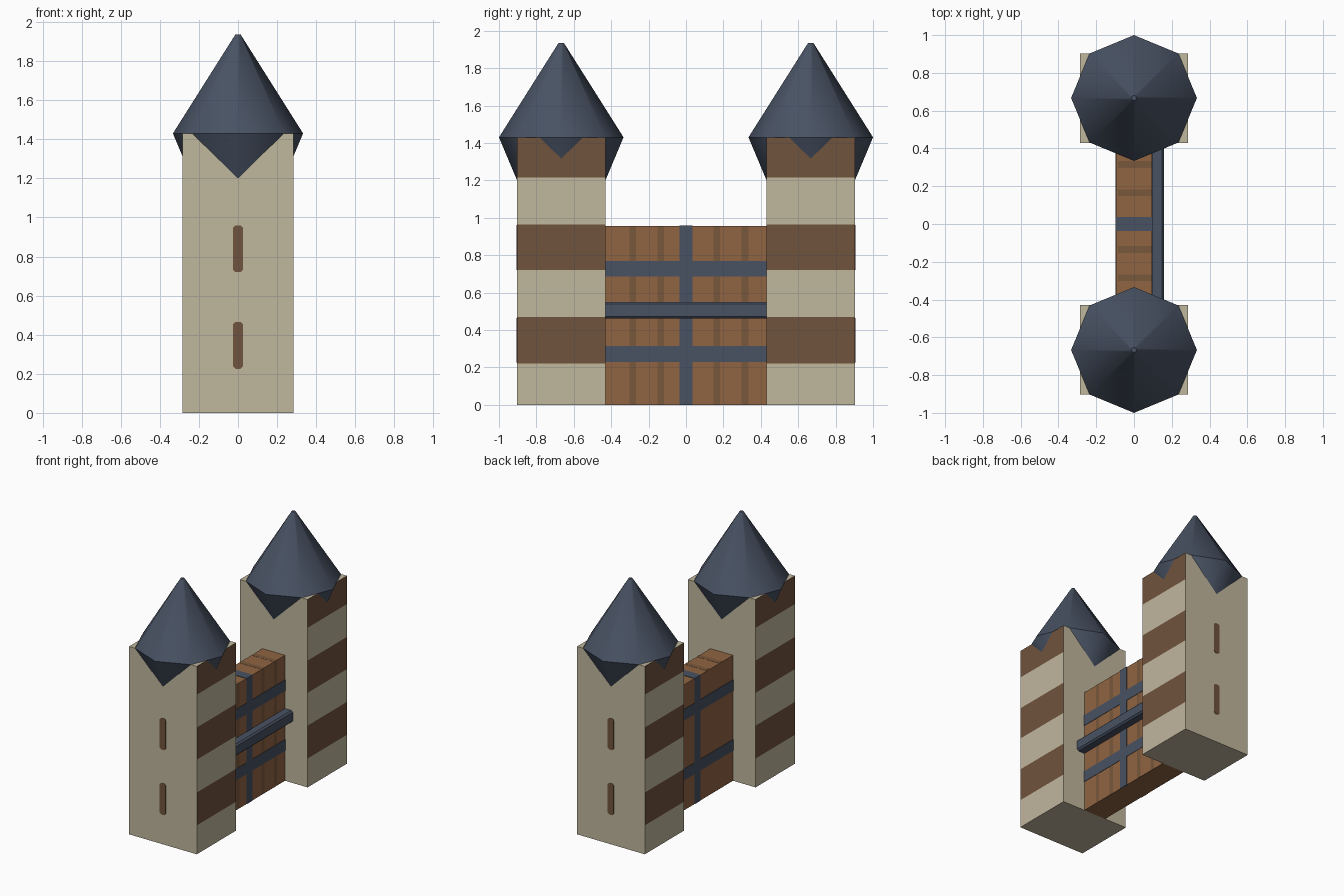
import bpy, bmesh, math
from mathutils import Vector

cube = bpy.data.objects.get("Cube")
if cube:
    bpy.data.objects.remove(cube, do_unlink=True)


def material(name, rgb):
    # sRGB bytes to linear values
    lin = [((c / 255 + 0.055) / 1.055) ** 2.4 for c in rgb] + [1.0]
    m = bpy.data.materials.new(name)
    m.use_nodes = True
    m.diffuse_color = lin
    m.node_tree.nodes["Principled BSDF"].inputs["Base Color"].default_value = lin
    return m


STONE = material("pale stone", (192, 183, 157))
BROWN = material("brown stone", (112, 83, 60))
SLATE = material("slate blue", (72, 82, 99))
WOOD = material("wood", (144, 100, 66))
GROOVE = material("dark wood", (122, 88, 60))


def finish(name, bm, mats):
    bmesh.ops.recalc_face_normals(bm, faces=bm.faces)
    mesh = bpy.data.meshes.new(name)
    bm.to_mesh(mesh)
    bm.free()
    for m in mats:
        mesh.materials.append(m)
    ob = bpy.data.objects.new(name, mesh)
    bpy.context.collection.objects.link(ob)
    return ob


def box_mesh(lo, hi):
    bm = bmesh.new()
    bmesh.ops.create_cube(bm, size=1)
    for v in bm.verts:
        v.co = Vector([a + (c + 0.5) * (b - a) for a, b, c in zip(lo, hi, v.co)])
    return bm


def box(name, lo, hi, mat):
    return finish(name, box_mesh(lo, hi), [mat])


def prism(name, profile, axis, start, end, mat):
    # extrude a closed outline along the y axis
    bm = bmesh.new()
    face = bm.faces.new([bm.verts.new((x, start, z)) for x, z in profile])
    new = bmesh.ops.extrude_face_region(bm, geom=[face])["geom"]
    verts = [g for g in new if isinstance(g, bmesh.types.BMVert)]
    bmesh.ops.translate(bm, verts=verts, vec=axis * (end - start))
    return finish(name, bm, [mat])


Y = Vector((0, 1, 0))
HX, Y_IN, Y_OUT, TOP = 0.285, 0.43, 0.903, 1.43
BANDS = (0.22, 0.47, 0.72, 0.965, 1.215)


def tower(label, s):
    # body, with striped sides
    lo_y, hi_y = sorted((s * Y_IN, s * Y_OUT))
    bm = box_mesh((-HX, lo_y, 0), (HX, hi_y, TOP))
    for z in BANDS:
        bmesh.ops.bisect_plane(bm, geom=bm.verts[:] + bm.edges[:] + bm.faces[:],
                               plane_co=(0, 0, z), plane_no=(0, 0, 1))
    bm.normal_update()
    for f in bm.faces:
        row = sum(f.calc_center_median().z > z for z in BANDS)
        f.material_index = row % 2 if abs(f.normal.x) > 0.9 else 0
    finish(label + "_tower", bm, [STONE, BROWN])

    # arrow slits on the outer wall
    for i, z in enumerate((0.225, 0.72)):
        w, h, c = 0.025, 0.24, 0.012
        outline = [(-w, z + c), (-w + c, z), (w - c, z), (w, z + c),
                   (w, z + h - c), (w - c, z + h), (c - w, z + h), (-w, z + h - c)]
        prism(f"{label}_slit_{i + 1}", outline, Y, s * (Y_OUT - 0.004),
              s * (Y_OUT + 0.003), BROWN)

    # eight-sided roof that tucks back into the walls
    bm = bmesh.new()
    rings = []
    for r, z in ((0.19, 1.09), (0.333, TOP), (0.014, 1.935)):
        rings.append([bm.verts.new((r * math.cos(k * math.pi / 4),
                                    s * 0.667 + r * math.sin(k * math.pi / 4), z))
                      for k in range(8)])
    for a, b in zip(rings, rings[1:]):
        for k in range(8):
            n = (k + 1) % 8
            bm.faces.new((a[k], a[n], b[n], b[k]))
    bm.faces.new(rings[0])
    bm.faces.new(rings[-1])
    roof = finish(label + "_roof", bm, [SLATE])
    bpy.ops.object.select_all(action='DESELECT')
    roof.select_set(True)
    bpy.context.view_layer.objects.active = roof
    bpy.ops.object.shade_smooth_by_angle(angle=math.radians(45))


tower("front", -1)
tower("back", 1)

# gate panel
GX, GZ, E = 0.095, 0.955, 0.003
box("gate", (-GX, -Y_IN, 0), (GX, Y_IN, GZ), WOOD)

# plank grooves
for i, y in enumerate((-0.285, -0.135, 0.165, 0.315)):
    box(f"plank_groove_{i + 1}", (-GX + 0.01, y - 0.018, 0.001),
        (GX + E / 3, y + 0.018, GZ + E / 3), GROOVE)

# metal straps around the gate
box("centre_strap", (-GX - E, -0.036, 0), (GX + E, 0.036, GZ + E), SLATE)
for name, z in (("lower_strap", 0.23), ("upper_strap", 0.685)):
    box(name, (-GX - E, -Y_IN, z), (GX + E, Y_IN, z + 0.085), SLATE)

# locking bar with bevelled outer edges
x0, x1, z0, z1, c = 0.09, 0.16, 0.46, 0.55, 0.012
prism("locking_bar", [(x0, z0), (x1 - c, z0), (x1, z0 + c), (x1, z1 - c),
                      (x1 - c, z1), (x0, z1)], Y, -Y_IN, Y_IN, SLATE)
